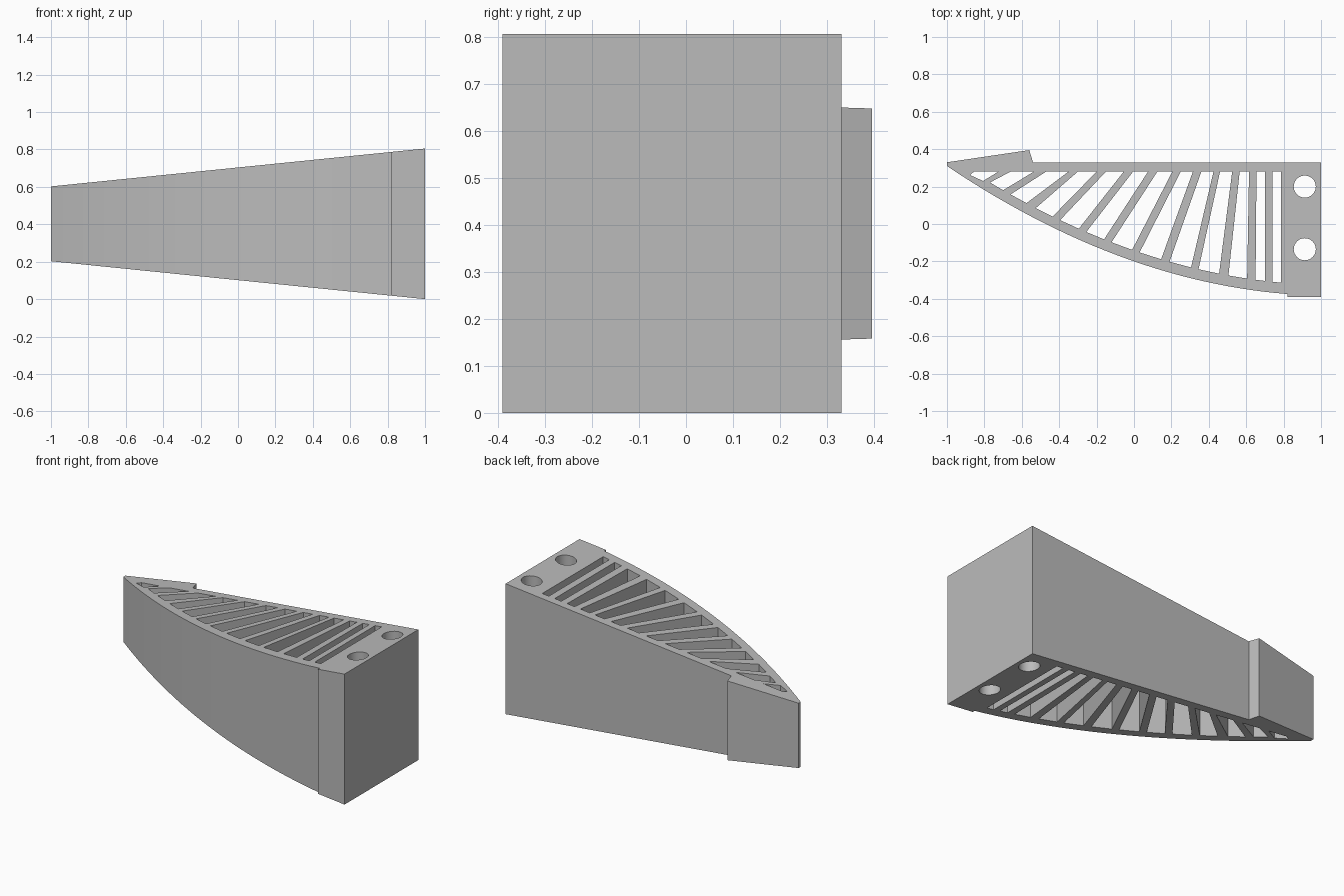
import bpy, bmesh, math

cube = bpy.data.objects.get("Cube")
if cube:
    bpy.data.objects.remove(cube, do_unlink=True)

MID_Z = 0.4025
BLOCK_X, BLOCK_Y = 0.82, -0.39     # mounting block
BACK_Y = 0.33
SLOT_TOP = 0.28
WALL = 0.058


def half_height(x):
    return 0.30125 + 0.10125 * x


def belly(x):
    """Curved front edge, from the tip to the mounting block."""
    return 0.31 - 0.376 * (x + 1) + 0.163 * (x + 1) * (x - BLOCK_X)


# Outer outline: curved belly, block, straight back and hooked wedge
STEPS = 28
outline = []
for i in range(STEPS + 1):
    x = -1 + (BLOCK_X + 1) * i / STEPS
    outline.append((x, belly(x)))
outline += [(BLOCK_X, BLOCK_Y), (1, BLOCK_Y), (1, BACK_Y),
            (-0.54, BACK_Y), (-0.56, 0.395), (-1, BACK_Y)]

# Slots between the ribs: bottom left, bottom right, top right, top left
slots = [
    (-0.77, -0.70, -0.535, -0.66),
    (-0.66, -0.575, -0.35, -0.47),
    (-0.525, -0.435, -0.20, -0.30),
    (-0.395, -0.295, -0.055, -0.15),
    (-0.255, -0.16, 0.075, -0.005),
    (-0.12, -0.01, 0.205, 0.125),
    (0.03, 0.145, 0.315, 0.25),
    (0.19, 0.305, 0.425, 0.36),
    (0.345, 0.455, 0.525, 0.46),
    (0.505, 0.605, 0.615, 0.565),
    (0.65, 0.70, 0.70, 0.655),
    (0.74, 0.785, 0.785, 0.74),
]
loops = [outline]
for bl, br, tr, tl in slots:
    loops.append([(bl, belly(bl) + WALL), (br, belly(br) + WALL),
                  (tr, SLOT_TOP), (tl, SLOT_TOP)])

# Small slot at the tip
loops.append([(-0.877, 0.262), (-0.807, 0.23), (-0.725, SLOT_TOP), (-0.855, SLOT_TOP)])

# Two round bolt holes in the block
for cy in (0.2, -0.135):
    loops.append([(0.913 + 0.059 * math.cos(a), cy + 0.059 * math.sin(a))
                  for a in (math.tau * i / 32 for i in range(32))])

# Filled flat curve, extruded into a slab
curve = bpy.data.curves.new("bracket_profile", 'CURVE')
curve.dimensions = '2D'
curve.fill_mode = 'BOTH'
curve.extrude = 0.5
for loop in loops:
    spline = curve.splines.new('POLY')
    spline.points.add(len(loop) - 1)
    for point, (x, y) in zip(spline.points, loop):
        point.co = (x, y, 0, 1)
    spline.use_cyclic_u = True
helper = bpy.data.objects.new("bracket_profile", curve)
bpy.context.collection.objects.link(helper)
deps = bpy.context.evaluated_depsgraph_get()
mesh = bpy.data.meshes.new_from_object(helper.evaluated_get(deps))
bpy.data.objects.remove(helper, do_unlink=True)

# Taper the slab toward the tip
bm = bmesh.new()
bm.from_mesh(mesh)
bmesh.ops.remove_doubles(bm, verts=bm.verts, dist=0.0005)
for v in bm.verts:
    v.co.z = MID_Z + math.copysign(half_height(v.co.x), v.co.z)
bmesh.ops.recalc_face_normals(bm, faces=bm.faces)
bm.to_mesh(mesh)
bm.free()

# Plain grey material
grey = bpy.data.materials.new("plain_grey")
grey.use_nodes = True
colour = (0.5, 0.5, 0.5, 1)
grey.diffuse_color = colour
grey.node_tree.nodes["Principled BSDF"].inputs["Base Color"].default_value = colour
mesh.materials.clear()
mesh.materials.append(grey)

bracket = bpy.data.objects.new("ribbed_bracket", mesh)
bpy.context.collection.objects.link(bracket)
bpy.ops.object.select_all(action='DESELECT')
bracket.select_set(True)
bpy.context.view_layer.objects.active = bracket
bpy.ops.object.shade_smooth_by_angle(angle=math.radians(20))
